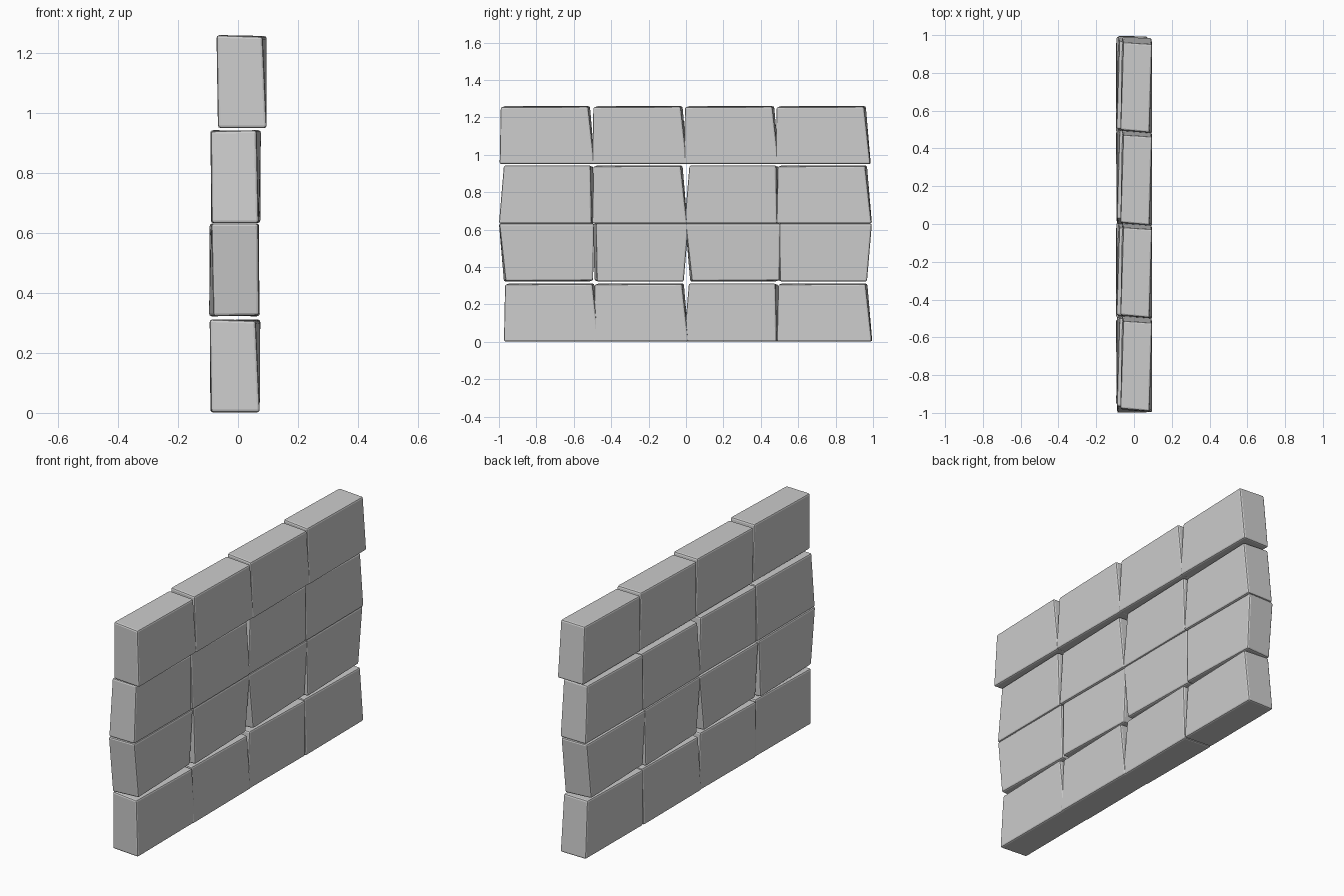
import bpy, bmesh
from mathutils import Vector

if "Cube" in bpy.data.objects:
    bpy.data.objects.remove(bpy.data.objects["Cube"])

# One irregular stone: straight end at -y, slanted end at +y
CORNERS = [
    (-0.080, -0.238, -0.155), (0.083, -0.252, -0.155),
    (0.080, 0.256, -0.155), (-0.077, 0.258, -0.155),
    (-0.085, -0.232, 0.155), (0.069, -0.246, 0.150),
    (0.083, 0.222, 0.152), (-0.070, 0.232, 0.155),
]
FACES = [(0, 3, 2, 1), (4, 5, 6, 7), (0, 1, 5, 4),
         (1, 2, 6, 5), (2, 3, 7, 6), (3, 0, 4, 7)]

# Half turns of the stone about each axis (N = as is)
TURNS = {"N": (1, 1, 1), "X": (1, -1, -1), "Y": (-1, 1, -1), "Z": (-1, -1, 1)}

# Courses from the ground up: x offset, z centre, turns, y centres
COURSES = [
    (-0.010, 0.157, "NNZN", (-0.722, -0.243, 0.247, 0.738)),
    (-0.012, 0.477, "XYXY", (-0.742, -0.244, 0.254, 0.736)),
    (-0.008, 0.788, "ZNZN", (-0.742, -0.250, 0.250, 0.736)),
    (0.013, 1.105, "NNNN", (-0.745, -0.250, 0.240, 0.730)),
]

base = bpy.data.meshes.new("stone")
bm = bmesh.new()
verts = [bm.verts.new(c) for c in CORNERS]
for f in FACES:
    bm.faces.new([verts[i] for i in f])
bmesh.ops.recalc_face_normals(bm, faces=bm.faces)
# Worn edges
bmesh.ops.bevel(bm, geom=bm.edges[:], offset=0.009, segments=2,
                profile=0.5, affect='EDGES')
bm.to_mesh(base)
bm.free()


def stone(name, turn, loc):
    mesh = base.copy()
    s = TURNS[turn]
    for v in mesh.vertices:
        v.co = Vector((v.co.x * s[0], v.co.y * s[1], v.co.z * s[2]))
    ob = bpy.data.objects.new(name, mesh)
    ob.location = loc
    bpy.context.collection.objects.link(ob)


# Stacked wall
for row, (x, z, turns, ys) in enumerate(COURSES):
    for col, (turn, y) in enumerate(zip(turns, ys)):
        stone(f"wall_stone_{row + 1}_{col + 1}", turn, (x, y, z))
